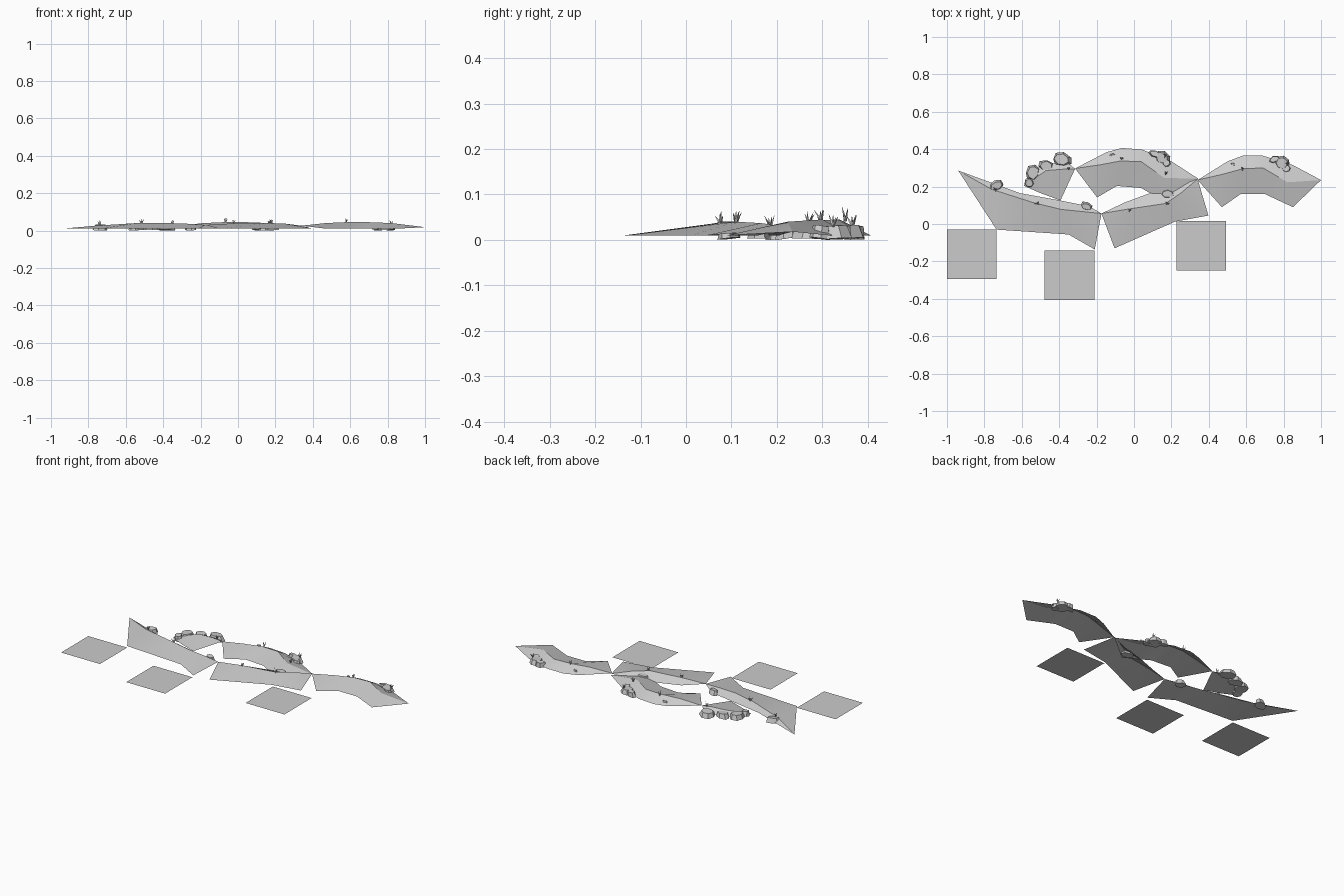
import bpy, bmesh, math, random
from mathutils import Matrix, Vector

random.seed(4)
if "Cube" in bpy.data.objects:
    bpy.data.objects.remove(bpy.data.objects["Cube"])

grey = bpy.data.materials.new("plain_grey")
grey.use_nodes = True
COLOUR = (0.6, 0.6, 0.6, 1)
grey.diffuse_color = COLOUR
grey.node_tree.nodes["Principled BSDF"].inputs["Base Color"].default_value = COLOUR
EDGE_Z = 0.01


def finish(bm, name, smooth=False):
    mesh = bpy.data.meshes.new(name)
    bm.to_mesh(mesh)
    bm.free()
    mesh.materials.append(grey)
    obj = bpy.data.objects.new(name, mesh)
    bpy.context.collection.objects.link(obj)
    if smooth:
        bpy.ops.object.select_all(action='DESELECT')
        obj.select_set(True)
        bpy.context.view_layer.objects.active = obj
        bpy.ops.object.shade_smooth_by_angle(angle=math.radians(25))
    return obj


def dune(name, start, end, back, ridge, front, heights, place=Matrix()):
    """Open sheet with three rails that meet at both tips."""
    bm = bmesh.new()
    rails = []
    for rail in (front, ridge, back):
        zs = heights[1:-1] if rail is ridge else [EDGE_Z] * len(rail)
        points = [(*start, heights[0])]
        points += [(x, y, z) for (x, y), z in zip(rail, zs)]
        points.append((*end, heights[-1]))
        rails.append([bm.verts.new(place @ Vector(p)) for p in points])
    for low, high in zip(rails, rails[1:]):
        for i in range(len(low) - 1):
            bm.faces.new((low[i], low[i + 1], high[i + 1], high[i]))
    bmesh.ops.remove_doubles(bm, verts=bm.verts, dist=0.0005)
    finish(bm, name, True)


def rock(name, x, y, width, depth, z=0.017, height=0.028):
    """Flattened, irregular slab."""
    bm = bmesh.new()
    bmesh.ops.create_cone(bm, cap_ends=True, segments=7, radius1=1, radius2=0.72, depth=1)
    for v in bm.verts:
        v.co.x *= random.uniform(0.85, 1.1)
        v.co.y *= random.uniform(0.85, 1.1)
    turn = Matrix.Rotation(random.uniform(-0.15, 0.15), 4, 'X')
    spin = Matrix.Rotation(random.uniform(-0.4, 0.4), 4, 'Z')
    size = Matrix.Diagonal((width / 2, depth / 2, height, 1))
    bm.transform(Matrix.Translation((x, y, z)) @ spin @ turn @ size)
    finish(bm, name)


def grass(name, x, y, z=0.036):
    """Small fan of pointed blades."""
    bm = bmesh.new()
    for i in range(5):
        height = random.uniform(0.02, 0.032)
        lean = Matrix.Rotation(random.uniform(0.15, 0.6), 4, 'X')
        spin = Matrix.Rotation(math.tau * i / 5 + random.uniform(-0.4, 0.4), 4, 'Z')
        lift = Matrix.Translation((0, 0, height / 2))
        bmesh.ops.create_cone(bm, cap_ends=True, segments=3, radius1=0.004, radius2=0.0003,
                              depth=height, matrix=Matrix.Translation((x, y, z)) @ spin @ lean @ lift)
    finish(bm, name)


# Square ground tiles
for side, x, y in (("right", -0.868, -0.162), ("middle", -0.345, -0.274), ("left", 0.359, -0.117)):
    bm = bmesh.new()
    bmesh.ops.create_grid(bm, x_segments=1, y_segments=1, size=0.1325,
                          matrix=Matrix.Translation((x, y, 0)))
    finish(bm, "ground_tile_" + side)

# Twin curved dunes at the back
for name, x, y, angle in (("middle_dune", -0.315, 0.297, -4.7), ("left_dune", 0.34, 0.235, 0)):
    dune(name, (0, 0), (0.66, 0),
         back=[(0.16, 0.1), (0.24, 0.13), (0.35, 0.13), (0.51, 0.08)],
         ridge=[(0.13, 0.03), (0.24, 0.06), (0.35, 0.065), (0.48, -0.012)],
         front=[(0.13, -0.145), (0.23, -0.075), (0.36, -0.075), (0.51, -0.145)],
         heights=[0.026, 0.04, 0.045, 0.045, 0.04, 0.018],
         place=Matrix.Translation((x, y, 0)) @ Matrix.Rotation(math.radians(angle), 4, 'Z'))

# Long dunes along the front
dune("front_right_dune", (-0.94, 0.286), (-0.174, 0.056),
     back=[(-0.76, 0.22), (-0.61, 0.165), (-0.39, 0.125), (-0.24, 0.095)],
     ridge=[(-0.76, 0.185), (-0.54, 0.115), (-0.39, 0.078), (-0.28, 0.067)],
     front=[(-0.735, -0.03), (-0.66, -0.035), (-0.35, -0.056), (-0.21, -0.136)],
     heights=[0.01, 0.026, 0.04, 0.04, 0.037, 0.03])
dune("front_left_dune", (-0.174, 0.056), (0.34, 0.24),
     back=[(-0.05, 0.115), (0.08, 0.163), (0.24, 0.206)],
     ridge=[(-0.03, 0.08), (0.17, 0.11), (0.25, 0.165)],
     front=[(-0.104, -0.13), (0.22, 0.013), (0.398, 0.045)],
     heights=[0.03, 0.038, 0.04, 0.037, 0.026])

# Short dune at the back right
dune("back_right_dune", (-0.59, 0.205), (-0.315, 0.295),
     back=[(-0.52, 0.3), (-0.37, 0.34)],
     ridge=[(-0.47, 0.286), (-0.38, 0.293)],
     front=[(-0.5, 0.165), (-0.393, 0.126)],
     heights=[0.012, 0.036, 0.034, 0.026])

# Rocks along the sheltered sides
rocks = [(-0.54, 0.275, 0.08, 0.1), (-0.47, 0.31, 0.09, 0.07), (-0.385, 0.345, 0.11, 0.08),
         (-0.56, 0.22, 0.06, 0.06), (-0.735, 0.205, 0.09, 0.06), (-0.255, 0.094, 0.07, 0.045),
         (0.18, 0.16, 0.08, 0.055)]
for x, y in ((0.15, 0.355), (0.79, 0.325)):
    rocks += [(x, y, 0.09, 0.08), (x - 0.04, y + 0.02, 0.07, 0.04), (x + 0.025, y - 0.03, 0.05, 0.05)]
for i, spec in enumerate(rocks):
    rock(f"rock_{i + 1}", *spec)
for i, (x, y) in enumerate(((-0.115, 0.37), (0.53, 0.32))):
    rock(f"pebble_{i + 1}", x, y, 0.03, 0.012, z=0.026, height=0.01)

# Grass tufts on the crests
tufts = [(-0.74, 0.185, 0.026), (-0.516, 0.11), (-0.35, 0.297, 0.03), (-0.067, 0.35, 0.042),
         (-0.024, 0.075), (0.18, 0.11), (0.168, 0.366, 0.03), (0.17, 0.27),
         (0.58, 0.297, 0.042), (0.82, 0.323, 0.03)]
for i, spot in enumerate(tufts):
    grass(f"grass_tuft_{i + 1}", *spot)
